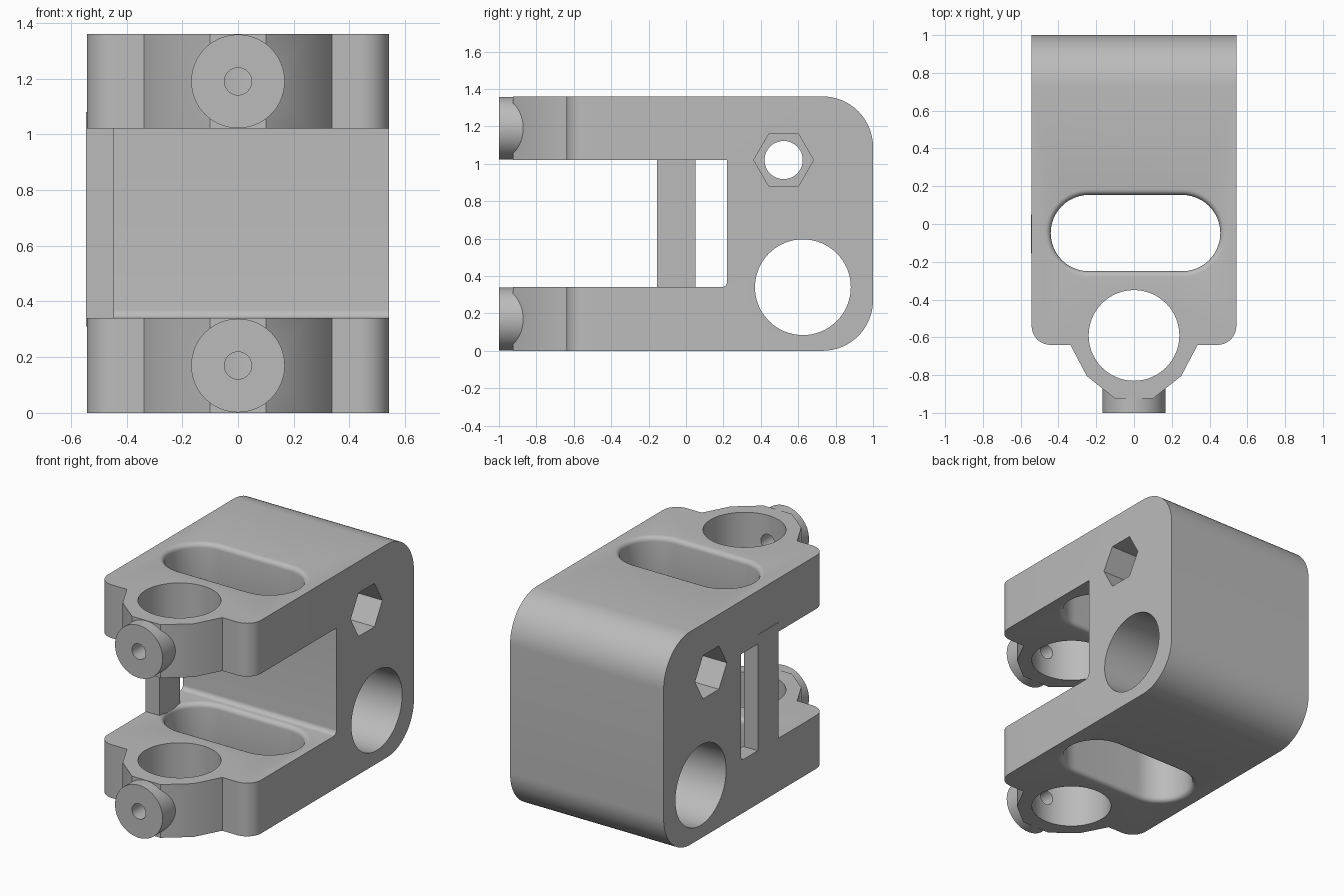
import bpy, bmesh
from math import cos, sin, pi, radians
from mathutils import Vector

default = bpy.data.objects.get("Cube")
if default:
    bpy.data.objects.remove(default, do_unlink=True)

grey = bpy.data.materials.new("plain grey")
grey.use_nodes = True
colour = (0.50, 0.50, 0.50, 1)
grey.diffuse_color = colour
grey.node_tree.nodes["Principled BSDF"].inputs["Base Color"].default_value = colour

# Maps profile coordinates (u, v) and depth w to space for each extrusion axis
PLACE = {"x": lambda u, v, w: Vector((w, u, v)),
         "y": lambda u, v, w: Vector((u, w, v)),
         "z": lambda u, v, w: Vector((u, v, w))}


def loft(name, sections, axis):
    """Closed solid through (profile, depth) sections of equal point count."""
    bm = bmesh.new()
    rings = [[bm.verts.new(PLACE[axis](u, v, w)) for u, v in pts] for pts, w in sections]
    for lower, upper in zip(rings, rings[1:]):
        for i in range(len(lower)):
            j = (i + 1) % len(lower)
            bm.faces.new((lower[i], lower[j], upper[j], upper[i]))
    bm.faces.new(rings[0][::-1])
    bm.faces.new(rings[-1])
    bmesh.ops.recalc_face_normals(bm, faces=bm.faces)
    mesh = bpy.data.meshes.new(name)
    bm.to_mesh(mesh)
    bm.free()
    mesh.materials.append(grey)
    obj = bpy.data.objects.new(name, mesh)
    bpy.context.collection.objects.link(obj)
    return obj


def prism(name, pts, axis, start, end):
    return loft(name, [(pts, start), (pts, end)], axis)


def arc(cu, cv, r, start, end, n):
    return [(cu + r * cos(radians(start + (end - start) * i / n)),
             cv + r * sin(radians(start + (end - start) * i / n))) for i in range(n + 1)]


def circle(cu, cv, r, n=64):
    return arc(cu, cv, r, 0, 360, n)[:-1]


def combine(target, other, operation):
    mod = target.modifiers.new("combine", "BOOLEAN")
    mod.operation, mod.solver, mod.object = operation, "EXACT", other
    bpy.context.view_layer.objects.active = target
    bpy.ops.object.modifier_apply(modifier=mod.name)
    bpy.data.objects.remove(other, do_unlink=True)


W, H, ARM, FRONT = 0.542, 1.36, 0.34, -0.925
BACK_R, CORNER = 0.27, 0.1

# C-shaped side profile with rounded back and a small fillet in the jaw
side = [(-1.1, 0)] + arc(1 - BACK_R, BACK_R, BACK_R, -90, 0, 16)
side += arc(1 - BACK_R, H - BACK_R, BACK_R, 0, 90, 16)
side += [(-1.1, H), (-1.1, H - ARM), (0.22, H - ARM)]
side += arc(0.19, ARM + 0.03, 0.03, 0, -90, 6) + [(-1.1, ARM)]
clamp = prism("clamp_body", side, "x", -0.7, 0.7)

# Plan outline: rounded front corners and a faceted nose
half = [(W, 1.2)] + arc(W - CORNER, -0.64 + CORNER, CORNER, 0, -90, 10)
half += [(0.337, -0.64), (0.25, -0.805), (0.1, FRONT)]
outline = half + [(-x, y) for x, y in reversed(half)]
combine(clamp, prism("plan_outline", outline, "z", -0.2, 1.6), "INTERSECT")


# Elongated opening with rounded rims
def obround(r):
    cx, cy, straight = 0.008, -0.048, 0.247
    return arc(cx + straight, cy, r, -90, 90, 24) + arc(cx - straight, cy, r, 90, 270, 24)


def slot_sections(z0, z1, r=0.202, f=0.03, n=5):
    flare = [(r + f * (1 - sin(a)), f * (1 - cos(a)))
             for a in (i * pi / 2 / n for i in range(n + 1))]
    low = [(obround(q), z0 + d) for q, d in flare]
    high = [(obround(q), z1 - d) for q, d in reversed(flare)]
    return [(obround(r + f), z0 - 0.05)] + low + high + [(obround(r + f), z1 + 0.05)]


# Screw bosses, rod holes and elongated openings in both arms
for z in (0, H - ARM):
    mid = z + ARM / 2
    combine(clamp, prism("screw_boss", circle(0, mid, 0.168), "y", -1, -0.80), "UNION")
    combine(clamp, prism("rod_hole", circle(0, -0.59, 0.24), "z", z - 0.05, z + ARM + 0.05),
            "DIFFERENCE")
    combine(clamp, prism("screw_hole", circle(0, mid, 0.049, 32), "y", -1.1, -0.7), "DIFFERENCE")
    combine(clamp, loft("long_opening", slot_sections(z, z + ARM), "z"), "DIFFERENCE")

# Cross holes through the back, with hexagonal pockets on both sides
combine(clamp, prism("large_bore", circle(0.625, 0.34, 0.256), "x", -0.8, 0.8), "DIFFERENCE")
combine(clamp, prism("bolt_hole", circle(0.522, 1.02, 0.102, 48), "x", -0.8, 0.8), "DIFFERENCE")
for s in (-1, 1):
    combine(clamp, prism("nut_pocket", circle(0.522, 1.02, 0.16, 6), "x", s * 0.25, s * 0.8),
            "DIFFERENCE")

# Strut bridging the jaw on one side
strut = [(-0.155, 0.31), (0.05, 0.31), (0.05, 1.08), (-0.155, 1.08)]
combine(clamp, prism("side_strut", strut, "x", -0.545, -0.445), "UNION")

# Smooth curves, sharp edges
bpy.ops.object.select_all(action="DESELECT")
clamp.select_set(True)
bpy.context.view_layer.objects.active = clamp
bpy.ops.object.shade_smooth_by_angle(angle=radians(25))
